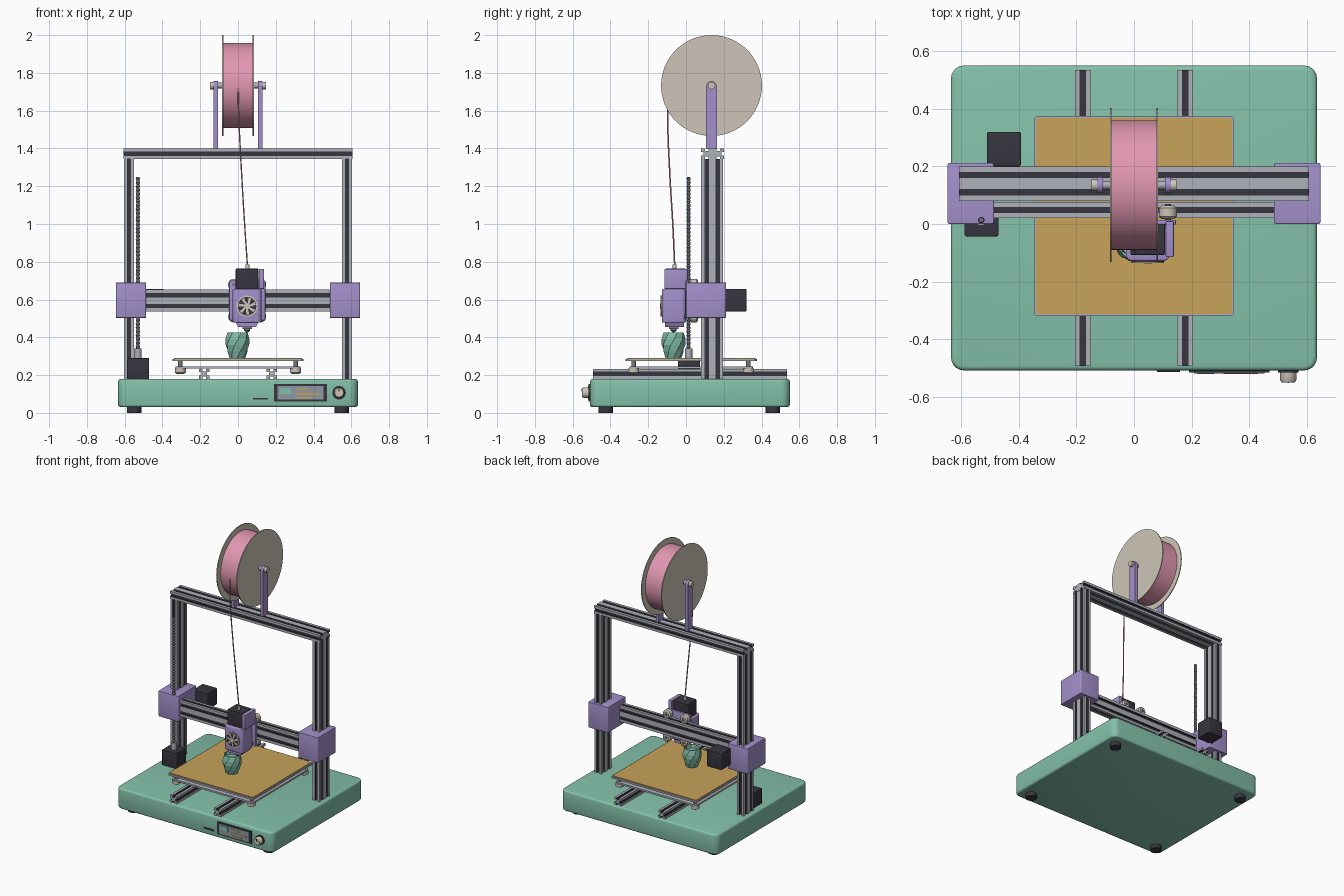
import bpy, bmesh, math
from mathutils import Vector

old = bpy.data.objects.get("Cube")
if old:
    bpy.data.objects.remove(old, do_unlink=True)


def material(name, r, g, b):
    m = bpy.data.materials.new(name)
    m.use_nodes = True
    m.diffuse_color = (r, g, b, 1)
    m.node_tree.nodes["Principled BSDF"].inputs["Base Color"].default_value = (r, g, b, 1)
    return m


GREEN = material("mint green", 0.23, 0.53, 0.40)
PURPLE = material("lavender", 0.37, 0.28, 0.60)
DARK = material("charcoal", 0.038, 0.036, 0.050)
METAL = material("aluminium", 0.42, 0.44, 0.48)
STEEL = material("dark steel", 0.18, 0.19, 0.22)
AMBER = material("amber sheet", 0.58, 0.36, 0.10)
PINK = material("pink filament", 0.75, 0.31, 0.44)
CREAM = material("cream", 0.62, 0.56, 0.48)
SCREEN = material("screen grey", 0.27, 0.31, 0.36)

# axis -> maps section (u, v) and distance t to a 3D point
AXES = {
    "X": lambda u, v, t: Vector((t, u, v)),
    "Y": lambda u, v, t: Vector((u, t, v)),
    "Z": lambda u, v, t: Vector((u, v, t)),
}


def finish(name, bm, mats, smooth=True):
    bmesh.ops.recalc_face_normals(bm, faces=bm.faces)
    mesh = bpy.data.meshes.new(name)
    bm.to_mesh(mesh)
    bm.free()
    for m in mats:
        mesh.materials.append(m)
    obj = bpy.data.objects.new(name, mesh)
    bpy.context.collection.objects.link(obj)
    if smooth:
        bpy.ops.object.select_all(action="DESELECT")
        obj.select_set(True)
        bpy.context.view_layer.objects.active = obj
        bpy.ops.object.shade_smooth_by_angle(angle=math.radians(35))
    return obj


def box(name, x, y, z, mat, corner=0, edge=0):
    """Box from ranges, with rounded upright corners and softened rims."""
    bm = bmesh.new()
    bmesh.ops.create_cube(bm, size=1)
    for v in bm.verts:
        v.co = Vector([(lo + hi) / 2 + c * (hi - lo) for c, (lo, hi) in zip(v.co, (x, y, z))])
    if corner:
        upright = [e for e in bm.edges if abs(e.verts[0].co.z - e.verts[1].co.z) > 1e-5]
        bmesh.ops.bevel(bm, geom=upright, offset=corner, segments=5, profile=0.5, affect="EDGES")
    if edge:
        rims = [e for e in bm.edges if len(e.link_faces) == 2 and e.calc_face_angle() > 1]
        bmesh.ops.bevel(bm, geom=rims, offset=edge, segments=3, profile=0.5, affect="EDGES")
    return finish(name, bm, [mat], bool(corner or edge))


def lathe(name, profile, loc, mat, axis="Z", sides=24, twist=0, smooth=True):
    """Solid of revolution from (radius, distance) points."""
    bm, rings = bmesh.new(), []
    for k, (r, t) in enumerate(profile):
        angles = [math.tau * i / sides + twist * k for i in range(sides)]
        rings.append([bm.verts.new(AXES[axis](r * math.cos(a), r * math.sin(a), t) + Vector(loc))
                      for a in angles])
    for a, b in zip(rings, rings[1:]):
        for i in range(sides):
            j = (i + 1) % sides
            bm.faces.new((a[i], a[j], b[j], b[i]))
    bm.faces.new(rings[0])
    bm.faces.new(rings[-1])
    return finish(name, bm, [mat], smooth)


def rod(name, r, t0, t1, loc, mat, axis="Z", sides=24):
    return lathe(name, [(r, t0), (r, t1)], loc, mat, axis, sides)


def extrusion(name, u, v, t, axis, nu, nv):
    """Slotted aluminium bar; nu and nv are the slot counts per side."""
    slot, depth = 0.009, 0.013
    outline = []  # (point, the edge starting here is inside a slot)
    corners = [Vector(c) for c in ((u[0], v[0]), (u[1], v[0]), (u[1], v[1]), (u[0], v[1]))]
    for k in range(4):
        a, b, n = corners[k], corners[(k + 1) % 4], (nu, nv)[k % 2]
        d = (b - a).normalized()
        inward = Vector((-d.y, d.x)) * depth
        outline.append((a, False))
        for i in range(n):
            mid = a.lerp(b, (i + 0.5) / n)
            p, q = mid - d * slot, mid + d * slot
            outline += [(p, True), (p + inward, True), (q + inward, True), (q, False)]
    bm = bmesh.new()
    ends = [[bm.verts.new(AXES[axis](p.x, p.y, s)) for p, _ in outline] for s in t]
    for i, (_, dark) in enumerate(outline):
        j = (i + 1) % len(outline)
        f = bm.faces.new((ends[0][i], ends[0][j], ends[1][j], ends[1][i]))
        f.material_index = int(dark)
    for ring in ends:
        bm.faces.new(ring)
    return finish(name, bm, [METAL, DARK], False)


# Base and feet
box("base", (-0.635, 0.635), (-0.508, 0.55), (0.03, 0.18), GREEN, 0.045, 0.014)
for x in (-0.55, 0.55):
    for y in (-0.425, 0.46):
        rod("foot", 0.038, 0, 0.032, (x, y, 0), DARK)

# Control panel: display, card slot and dial
box("display_frame", (0.19, 0.47), (-0.515, -0.5), (0.06, 0.152), DARK)
box("display_screen", (0.208, 0.452), (-0.518, -0.51), (0.07, 0.143), SCREEN)
box("display_tile", (0.22, 0.28), (-0.520, -0.515), (0.1, 0.132), GREEN)
for x0, x1, z in ((0.31, 0.37, 0.125), (0.31, 0.43, 0.1), (0.31, 0.39, 0.08)):
    box("display_bar", (x0, x1), (-0.520, -0.515), (z - 0.004, z + 0.004), AMBER)
box("card_slot", (0.08, 0.16), (-0.513, -0.5), (0.07, 0.08), DARK)
rod("dial_ring", 0.036, -0.515, -0.5, (0.535, 0, 0.107), DARK, "Y")
lathe("dial", [(0.028, -0.51), (0.028, -0.542), (0.023, -0.55)], (0.535, 0, 0.107), CREAM, "Y")
box("dial_mark", (0.532, 0.538), (-0.552, -0.545), (0.112, 0.13), DARK)

# Bed rails, carrier plate, heated bed and levelling screws
for s in (-1, 1):
    extrusion("bed_rail", (s * 0.178 - 0.0275, s * 0.178 + 0.0275), (0.18, 0.233),
              (-0.493, 0.535), "Y", 1, 1)
box("bed_carrier", (-0.33, 0.33), (-0.3, 0.355), (0.234, 0.246), METAL, 0.02)
box("bed_plate", (-0.347, 0.347), (-0.32, 0.375), (0.274, 0.286), METAL, 0.015)
box("bed_sheet", (-0.34, 0.34), (-0.313, 0.368), (0.286, 0.291), AMBER, 0.012)
for x in (-0.305, 0.305):
    for y in (-0.277, 0.33):
        rod("bed_spring", 0.012, 0.24, 0.276, (x, y, 0), STEEL, sides=12)
        lathe("levelling_knob", [(0.02, 0.207), (0.029, 0.213), (0.029, 0.234)], (x, y, 0), CREAM)

# Printed faceted vase
lathe("printed_vase", [(0.042, 0.291), (0.055, 0.325), (0.064, 0.36), (0.064, 0.39),
                       (0.056, 0.425), (0.048, 0.425), (0.045, 0.40)],
      (-0.003, -0.066, 0), GREEN, sides=8, twist=0.28, smooth=False)

# Frame and gantry bars
for s in (-1, 1):
    extrusion("upright", (s * 0.577 - 0.0275, s * 0.577 + 0.0275), (0.08, 0.197),
              (0.178, 1.345), "Z", 1, 2)
extrusion("top_beam", (0.08, 0.2), (1.345, 1.4), (-0.607, 0.607), "X", 2, 1)
extrusion("gantry_beam", (0.021, 0.077), (0.537, 0.652), (-0.55, 0.55), "X", 1, 2)
for s in (-1, 1):
    x = sorted((s * 0.486, s * 0.647))
    box("gantry_bracket", x, (0, 0.212), (0.503, 0.69), PURPLE, 0.008, 0.004)

# Motors and lead screw
box("gantry_motor", (-0.51, -0.392), (0.2, 0.32), (0.537, 0.656), DARK, 0.008, 0.004)
box("lift_motor", (-0.588, -0.47), (-0.043, 0.075), (0.178, 0.29), DARK, 0.008, 0.004)
rod("screw_coupling", 0.02, 0.29, 0.34, (-0.53, 0.014, 0), METAL)
thread = [(0.0115 if i % 2 else 0.008, 0.34 + 0.91 * i / 90) for i in range(91)]
lathe("lead_screw", thread, (-0.53, 0.014, 0), STEEL, sides=10, smooth=False)

# Tool carriage with guide wheels
HX = 0.048
box("carriage_plate", (HX - 0.095, HX + 0.097), (-0.002, 0.014), (0.49, 0.7), PURPLE, 0, 0.004)
for x in (HX - 0.07, HX + 0.07):
    for z in (0.679, 0.51):
        lathe("guide_wheel", [(0.022, 0.018), (0.031, 0.026), (0.031, 0.056), (0.022, 0.064)],
              (x, 0, z), CREAM, "Y")
        rod("wheel_bolt", 0.01, -0.008, 0.07, (x, 0, z), STEEL, "Y", 8)

# Tool head: housing, duct, feeder motor, nozzle
box("head_housing", (HX - 0.076, HX + 0.076), (-0.128, 0), (0.478, 0.656), PURPLE, 0.022, 0.006)
duct = box("head_duct", (HX - 0.06, HX + 0.06), (-0.11, -0.01), (0.455, 0.48), PURPLE)
for v in duct.data.vertices:
    if v.co.z < 0.46:
        v.co.x = HX + (v.co.x - HX) * 0.8
box("feeder_motor", (HX - 0.06, HX + 0.06), (-0.107, 0.0), (0.65, 0.764), DARK, 0.006, 0.004)
box("feeder_bracket", (HX + 0.062, HX + 0.09), (-0.115, 0.01), (0.656, 0.762), PURPLE, 0, 0.004)
rod("filament_fitting", 0.011, 0.76, 0.785, (HX + 0.002, -0.06, 0), CREAM, sides=12)
box("heater_block", (HX - 0.025, HX + 0.025), (-0.09, -0.04), (0.443, 0.457), STEEL)
lathe("nozzle", [(0.016, 0.445), (0.016, 0.436), (0.004, 0.425)], (HX, -0.066, 0), STEEL, sides=12)

# Cooling fan
FZ = 0.565
rod("fan_disc", 0.056, -0.131, -0.12, (HX, 0, FZ), DARK, "Y", 32)
lathe("fan_ring", [(0.056, -0.128), (0.056, -0.135), (0.049, -0.135), (0.049, -0.128)],
      (HX, 0, FZ), CREAM, "Y", 32)
rod("fan_hub", 0.015, -0.137, -0.128, (HX, 0, FZ), CREAM, "Y", 16)
bm = bmesh.new()
for i in range(7):
    a = math.tau * i / 7
    corners = ((0.012, a - 0.3), (0.046, a + 0.15), (0.046, a + 0.5), (0.012, a + 0.5))
    face = bm.faces.new([bm.verts.new((HX + r * math.cos(t), -0.131, FZ + r * math.sin(t)))
                         for r, t in corners])
    side = bmesh.ops.extrude_face_region(bm, geom=[face])["geom"]
    bmesh.ops.translate(bm, vec=(0, -0.003, 0),
                        verts=[g for g in side if isinstance(g, bmesh.types.BMVert)])
finish("fan_blades", bm, [CREAM], False)

# Spool, spindle and holder arms
SY, SZ = 0.135, 1.733
rod("spool_winding", 0.225, -0.079, 0.079, (0, SY, SZ), PINK, "X", 64)
for s in (-1, 1):
    rod("spool_flange", 0.267, s * 0.081 - 0.003, s * 0.081 + 0.003, (0, SY, SZ), CREAM, "X", 64)
    x = (s * 0.118 - 0.011, s * 0.118 + 0.011)
    box("holder_arm", x, (SY - 0.028, SY + 0.028), (1.398, SZ), PURPLE)
    rod("holder_arm_top", 0.028, x[0], x[1], (0, SY, SZ - 0.005), PURPLE, "X")
    rod("spindle_cap", 0.02, s * 0.138 - 0.009, s * 0.138 + 0.009, (0, SY, SZ), CREAM, "X")
rod("spindle", 0.015, -0.13, 0.13, (0, SY, SZ), METAL, "X")

# Filament strand from the spool to the head
curve = bpy.data.curves.new("filament_strand", "CURVE")
curve.dimensions = "3D"
curve.bevel_depth = 0.004
curve.bevel_resolution = 1
path = ((0, -0.092, 1.72), (0.003, -0.097, 1.6), (0.02, -0.085, 1.25),
        (0.035, -0.07, 1.0), (HX + 0.002, -0.06, 0.78))
spline = curve.splines.new("BEZIER")
spline.bezier_points.add(len(path) - 1)
for p, co in zip(spline.bezier_points, path):
    p.co = co
    p.handle_left_type = p.handle_right_type = "AUTO"
curve.materials.append(PINK)
bpy.context.collection.objects.link(bpy.data.objects.new("filament_strand", curve))
